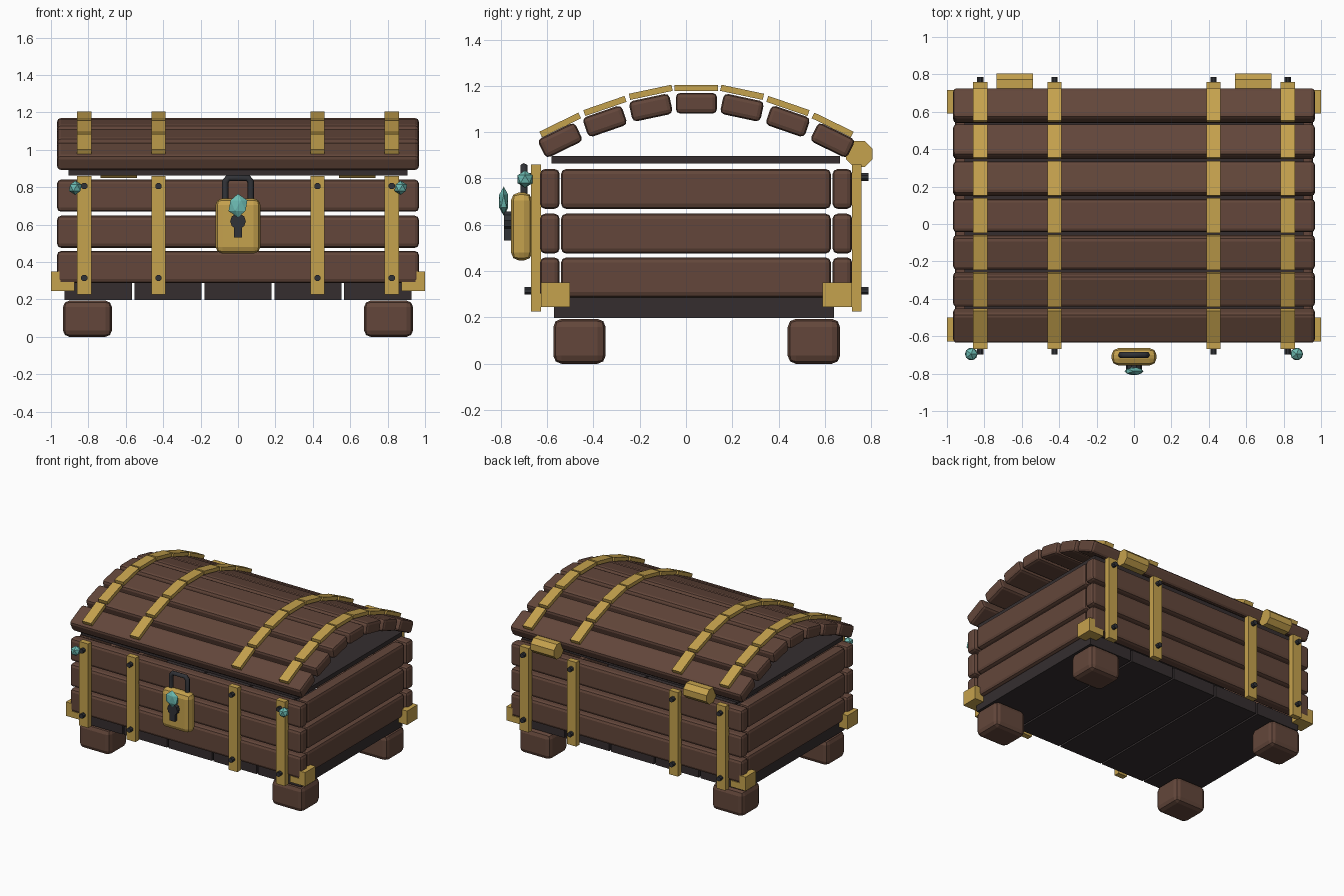
import bpy, bmesh, math
from mathutils import Matrix, Vector

cube = bpy.data.objects.get("Cube")
if cube:
    bpy.data.objects.remove(cube, do_unlink=True)


def material(name, rgb):
    m = bpy.data.materials.new(name)
    m.use_nodes = True
    m.diffuse_color = (*rgb, 1)
    m.node_tree.nodes["Principled BSDF"].inputs["Base Color"].default_value = (*rgb, 1)
    return m


WOOD = material("brown_wood", (0.125, 0.062, 0.043))
DARK = material("dark_wood", (0.035, 0.027, 0.028))
GOLD = material("gold", (0.56, 0.36, 0.075))
IRON = material("dark_iron", (0.03, 0.032, 0.038))
GEM = material("teal_gem", (0.15, 0.50, 0.45))


def finish(name, bm, mat):
    bmesh.ops.recalc_face_normals(bm, faces=bm.faces)
    mesh = bpy.data.meshes.new(name)
    bm.to_mesh(mesh)
    bm.free()
    mesh.materials.append(mat)
    obj = bpy.data.objects.new(name, mesh)
    bpy.context.collection.objects.link(obj)
    return obj


def box(name, mat, center, size, bevel=0.0, segments=1, tilt=0.0):
    """Chamfered box, optionally tilted about the x axis."""
    bm = bmesh.new()
    bmesh.ops.create_cube(bm, size=1)
    bmesh.ops.scale(bm, vec=size, verts=bm.verts)
    if bevel:
        bmesh.ops.bevel(bm, geom=bm.edges[:], offset=bevel, segments=segments,
                        profile=0.5, affect='EDGES')
    bm.transform(Matrix.Translation(center) @ Matrix.Rotation(tilt, 4, 'X'))
    return finish(name, bm, mat)


def cylinder(name, mat, center, radius, depth, axis, sides):
    bm = bmesh.new()
    bmesh.ops.create_cone(bm, cap_ends=True, segments=sides, radius1=radius,
                          radius2=radius, depth=depth)
    turn = Matrix.Rotation(math.pi / sides, 4, 'Z')
    bm.transform(Matrix.Translation(center)
                 @ Matrix.Rotation(math.pi / 2, 4, axis) @ turn)
    return finish(name, bm, mat)


def prism(name, mat, points, y0, y1):
    """Profile in x and z, extruded along y."""
    bm = bmesh.new()
    face = bm.faces.new([bm.verts.new((x, y0, z)) for x, z in points])
    out = bmesh.ops.extrude_face_region(bm, geom=[face])
    moved = [v for v in out["geom"] if isinstance(v, bmesh.types.BMVert)]
    bmesh.ops.translate(bm, vec=(0, y1 - y0, 0), verts=moved)
    return finish(name, bm, mat)


def gem(name, center, size):
    bm = bmesh.new()
    bmesh.ops.create_icosphere(bm, subdivisions=1, radius=1)
    bm.transform(Matrix.Translation(center) @ Matrix.Diagonal((*size, 1)))
    return finish(name, bm, GEM)


# Floor planks
for i in range(5):
    box("floor_plank", DARK, ((i - 2) * 0.374, 0.035, 0.243), (0.36, 1.21, 0.09))

# Wall slats
for z in (0.373, 0.562, 0.755):
    box("front_slat", WOOD, (0, -0.588, z), (1.935, 0.085, 0.172), 0.022, 2)
    box("back_slat", WOOD, (0, 0.675, z), (1.935, 0.085, 0.172), 0.022, 2)
    for s in (-1, 1):
        box("side_slat", WOOD, (s * 0.915, 0.043, z), (0.085, 1.165, 0.172), 0.022, 2)

# Feet and corner brackets
for s in (-1, 1):
    for y in (-0.46, 0.552):
        box("foot", WOOD, (s * 0.805, y, 0.097), (0.262, 0.226, 0.194), 0.035, 2)
    bracket = [(1, 0.245), (1, 0.35), (0.95, 0.35), (0.95, 0.293), (0.875, 0.293),
               (0.875, 0.245)]
    for y in (-0.627, 0.59):
        prism("corner_bracket", GOLD, [(s * x, z) for x, z in bracket], y, y + 0.127)

# Lid base and arched lid slats
box("lid_base", DARK, (0, 0.042, 0.88), (1.815, 1.245, 0.032))
STRAPS = (-0.822, -0.425, 0.425, 0.822)
ARCH = [(0, 1.125, 0), (0.197, 1.106, 12), (0.395, 1.047, 19), (0.588, 0.965, 26)]
for dy, z, angle in ARCH:
    for s in ((-1, 1) if dy else (1,)):
        y, tilt = 0.045 + s * dy, -s * math.radians(angle)
        box("lid_slat", WOOD, (0, y, z), (1.935, 0.178, 0.09), 0.02, 2, tilt)
        for x in STRAPS:
            box("lid_strap", GOLD, (x, y, z + 0.066), (0.075, 0.188, 0.027), 0, 1, tilt)

# Upright straps with rivets
for x in STRAPS:
    for y, out in ((-0.648, -1), (0.737, 1)):
        box("wall_strap", GOLD, (x, y, 0.543), (0.075, 0.042, 0.635))
        for z in (0.315, 0.806):
            cylinder("rivet", IRON, (x, y + out * 0.03, z), 0.018, 0.04, 'X', 8)

# Hinges
for s in (-1, 1):
    cylinder("hinge", GOLD, (s * 0.638, 0.748, 0.905), 0.061, 0.196, 'Y', 8)

# Padlock body, keyhole and shackle
box("lock_body", GOLD, (0, -0.71, 0.593), (0.24, 0.092, 0.295), 0.036, 2)
cylinder("keyhole_disc", IRON, (0, -0.768, 0.618), 0.042, 0.034, 'X', 10)
box("keyhole_stem", IRON, (0, -0.768, 0.572), (0.042, 0.034, 0.08))

curve = bpy.data.curves.new("shackle", 'CURVE')
curve.dimensions = '3D'
curve.bevel_depth = 0.018
curve.bevel_resolution = 1
curve.use_fill_caps = True
path = [(-0.068, 0.7), (-0.068, 0.83), (-0.052, 0.85), (0.052, 0.85), (0.068, 0.83),
        (0.068, 0.7)]
spline = curve.splines.new('POLY')
spline.points.add(len(path) - 1)
for point, (x, z) in zip(spline.points, path):
    point.co = (x, -0.7, z, 1)
curve.materials.append(IRON)
shackle = bpy.data.objects.new("shackle", curve)
bpy.context.collection.objects.link(shackle)

# Gems
gem("lock_gem", (0, -0.787, 0.702), (0.056, 0.023, 0.063))
for s in (-1, 1):
    gem("corner_gem", (s * 0.87, -0.695, 0.797), (0.038, 0.038, 0.038))
